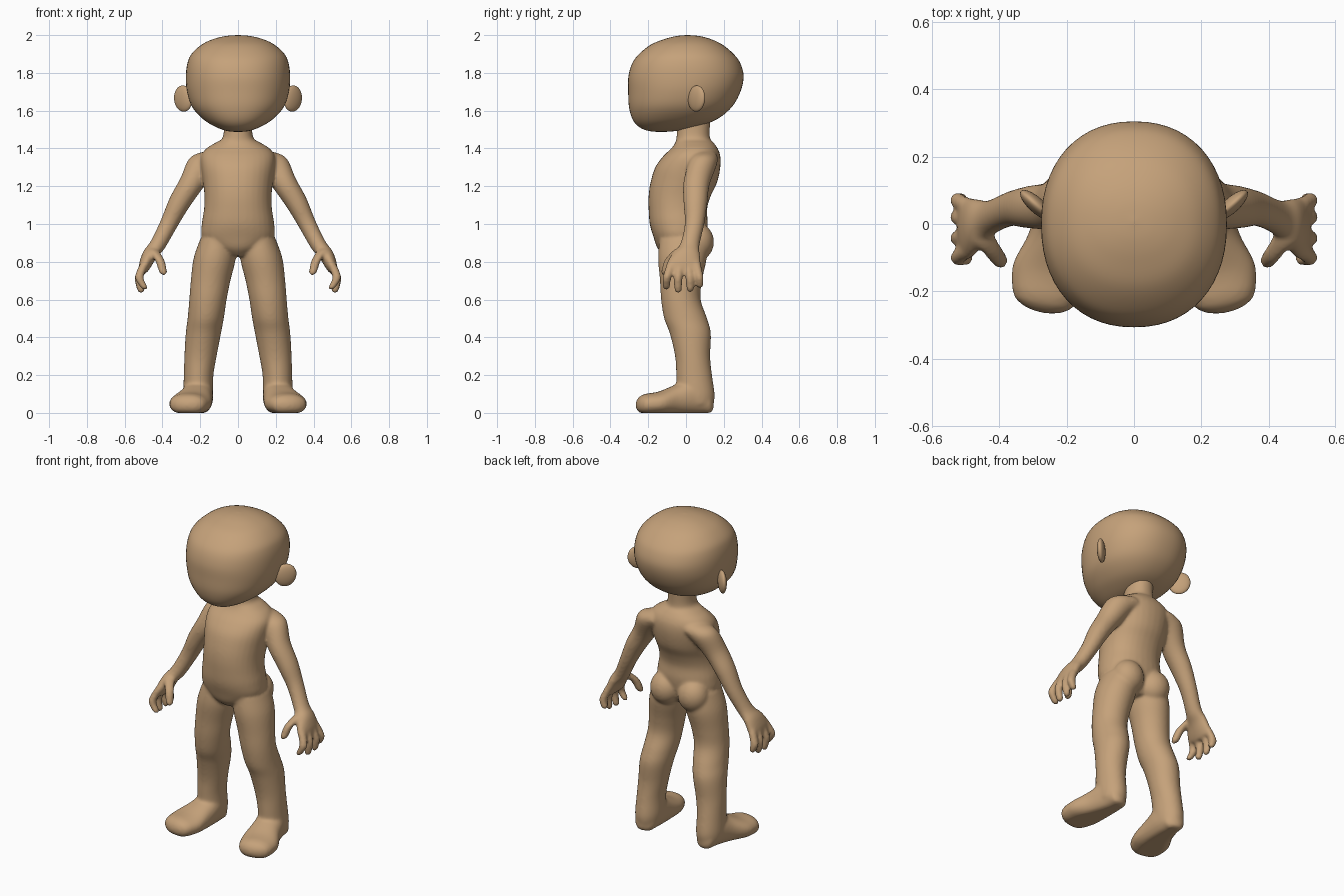
import bpy, bmesh, math
from mathutils import Vector, Matrix

if "Cube" in bpy.data.objects:
    bpy.data.objects.remove(bpy.data.objects["Cube"])

skin = bpy.data.materials.new("tan_skin")
skin.diffuse_color = (0.56, 0.36, 0.195, 1)
skin.use_nodes = True
skin.node_tree.nodes["Principled BSDF"].inputs["Base Color"].default_value = skin.diffuse_color

X, Y, Z = Vector((1, 0, 0)), Vector((0, 1, 0)), Vector((0, 0, 1))


def resample(rows, steps):
    """Smooth curve through rows of (x, y, z, ra, rb)."""
    out = []
    last = len(rows) - 1
    for i in range(last):
        p0, p1, p2, p3 = (rows[max(0, min(last, i + k))] for k in (-1, 0, 1, 2))
        for j in range(steps):
            t = j / steps
            out.append([0.5 * (2 * b + (c - a) * t + (2 * a - 5 * b + 4 * c - d) * t * t
                               + (3 * b - a - 3 * c + d) * t ** 3)
                        for a, b, c, d in zip(p0, p1, p2, p3)])
    out.append(list(rows[-1]))
    return out


def dome(end, inner, length):
    """Rows that round off one end of a loft."""
    e = Vector(end[:3])
    d = (e - Vector(inner[:3])).normalized()
    res = []
    for deg in (30, 55, 75, 89):
        s, c = math.sin(math.radians(deg)), math.cos(math.radians(deg))
        res.append([*(e + d * length * s), end[3] * c, end[4] * c])
    return res


def loft(bm, rows, a=X, b=Y, caps=(0.0, 0.0), power=2.0, side=1, steps=5, segs=32):
    """Skin oval sections along a smooth path."""
    pts = resample(rows, steps)
    if caps[0]:
        pts = dome(rows[0], rows[1], caps[0])[::-1] + pts
    if caps[1]:
        pts = pts + dome(rows[-1], rows[-2], caps[1])
    rings = []
    for x, y, z, ra, rb in pts:
        ring = []
        for k in range(segs):
            t = 2 * math.pi * k / segs
            c, s = math.cos(t), math.sin(t)
            u = math.copysign(abs(c) ** (2 / power), c) * ra
            v = math.copysign(abs(s) ** (2 / power), s) * rb
            p = Vector((x, y, z)) + a * u + b * v
            ring.append(bm.verts.new((p.x * side, p.y, max(p.z, 0))))
        rings.append(ring)
    faces = []
    for r0, r1 in zip(rings, rings[1:]):
        for k in range(segs):
            n = (k + 1) % segs
            faces.append(bm.faces.new((r0[k], r0[n], r1[n], r1[k])))
    faces += [bm.faces.new(rings[0]), bm.faces.new(rings[-1])]
    bmesh.ops.recalc_face_normals(bm, faces=faces)


def blob(bm, matrix, side=1):
    """Stretched ball."""
    m = Matrix.Diagonal((side, 1, 1, 1)) @ matrix
    vs = bmesh.ops.create_uvsphere(bm, u_segments=32, v_segments=20, radius=1, matrix=m)["verts"]
    bmesh.ops.recalc_face_normals(bm, faces=list({f for v in vs for f in v.link_faces}))


def upright(rows):
    """(z, x_min, x_max, y_min, y_max) to loft rows."""
    return [((x0 + x1) / 2, (y0 + y1) / 2, z, (x1 - x0) / 2, (y1 - y0) / 2)
            for z, x0, x1, y0, y1 in rows]


def finish(bm, name):
    me = bpy.data.meshes.new(name)
    for f in bm.faces:
        f.smooth = True
    bm.to_mesh(me)
    bm.free()
    me.materials.append(skin)
    ob = bpy.data.objects.new(name, me)
    bpy.context.collection.objects.link(ob)
    return ob


# Torso and neck: z, half width, front y, back y
torso = [(.83, .05, -.11, .06), (.87, .13, -.15, .085), (.93, .19, -.172, .105),
         (1.0, .192, -.192, .115), (1.08, .18, -.198, .112), (1.15, .178, -.198, .132),
         (1.22, .185, -.188, .165), (1.3, .195, -.163, .182), (1.36, .195, -.12, .182),
         (1.4, .168, -.078, .168), (1.43, .12, -.057, .147), (1.46, .08, -.05, .126),
         (1.56, .073, -.045, .13)]
body = bmesh.new()
loft(body, upright([(z, -w, w, f, k) for z, w, f, k in torso]), power=2.15)

leg = [(.92, .02, .2, -.14, .11), (.82, .012, .235, -.148, .11), (.7, .04, .25, -.138, .085),
       (.6, .06, .258, -.132, .078), (.5, .075, .267, -.116, .112), (.42, .09, .277, -.086, .132),
       (.3, .113, .284, -.058, .128), (.2, .13, .287, -.052, .138), (.1, .132, .29, -.05, .152),
       (.05, .138, .285, -.04, .148)]
foot = [(.207, .09, .065, .068, .07), (.21, .04, .09, .08, .1), (.225, -.05, .07, .092, .082),
        (.25, -.14, .052, .112, .062), (.265, -.21, .046, .1, .056)]
arm = [(.12, .095, 1.35, .068, .075), (.19, .085, 1.312, .076, .077), (.25, .055, 1.21, .064, .07),
       (.312, .05, 1.11, .057, .063), (.367, .045, 1.0, .047, .052), (.425, .02, .89, .042, .052),
       (.465, 0, .84, .039, .074), (.49, -.012, .79, .034, .092), (.502, -.012, .76, .027, .094)]
# Fingers: base y, middle y, tip y, tip x, tip z
fingers = [(-.078, -.1, -.103, .5, .67), (-.033, -.042, -.042, .515, .655),
           (.012, .02, .022, .517, .66), (.055, .07, .073, .515, .682)]

for s in (1, -1):
    loft(body, upright(leg), caps=(.04, .03), side=s)
    loft(body, foot, a=Vector((.98, .2, 0)), b=Z, caps=(.062, .055), side=s, power=2.2)
    # Seat muscle
    blob(body, Matrix.LocRotScale(Vector((.095, .06, .905)), None, Vector((.093, .088, .1))), s)
    loft(body, arm, a=Vector((.87, 0, .5)), b=Y, caps=(.05, .015), side=s)
    for y0, y1, y2, x2, z2 in fingers:
        loft(body, [(.495, y0, .79, .024, .024), (.523, y1, .72, .024, .023),
                    (x2, y2, z2, .021, .021)], caps=(.02, .023), side=s, segs=20)
    # Thumb
    loft(body, [(.45, -.035, .86, .032, .034), (.415, -.085, .81, .026, .028),
                (.398, -.108, .75, .023, .024)], caps=(.025, .025), side=s, segs=20)

body_ob = finish(body, "body")
remesh = body_ob.modifiers.new("blend_parts", 'REMESH')
remesh.mode = 'VOXEL'
remesh.voxel_size = 0.008
remesh.use_smooth_shade = True
soften = body_ob.modifiers.new("soften", 'SMOOTH')
soften.factor = 0.5
soften.iterations = 12

# Head: z, half width, front y, back y
head = [(1.487, .004, -.136, -.128), (1.493, .06, -.2, -.05), (1.515, .12, -.25, .06),
        (1.555, .185, -.283, .165), (1.62, .243, -.302, .243), (1.7, .27, -.306, .288),
        (1.78, .276, -.305, .305), (1.85, .268, -.285, .288), (1.9, .246, -.248, .252),
        (1.95, .192, -.185, .192), (1.98, .128, -.11, .128), (1.995, .065, -.05, .07),
        (2.0, .004, .004, .012)]
skull = bmesh.new()
loft(skull, upright([(z, -w, w, f, k) for z, w, f, k in head]), power=2.2, segs=56)
finish(skull, "head")

# Ears
for s, name in ((1, "right_ear"), (-1, "left_ear")):
    ear = bmesh.new()
    m = (Matrix.Translation((.29, .056, 1.664)) @ Matrix.Rotation(math.radians(42), 4, 'Z')
         @ Matrix.Rotation(math.radians(14), 4, 'Y') @ Matrix.Diagonal((.062, .023, .07, 1)))
    blob(ear, m, s)
    finish(ear, name)
